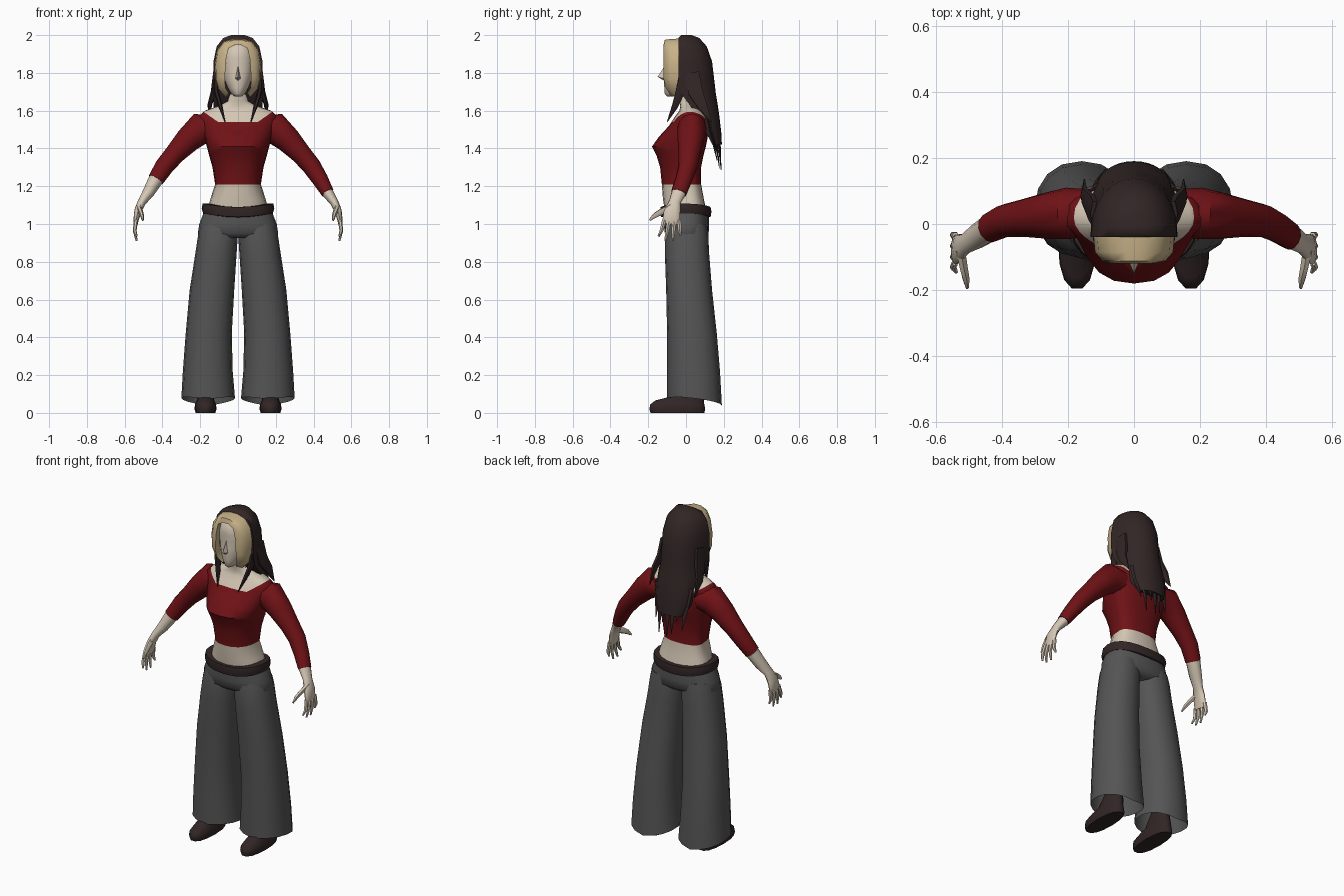
import bpy, bmesh, math
from mathutils import Vector

cube = bpy.data.objects.get("Cube")
if cube:
    bpy.data.objects.remove(cube)


def material(name, rgb):
    m = bpy.data.materials.new(name)
    m.use_nodes = True
    m.diffuse_color = (*rgb, 1)
    m.node_tree.nodes["Principled BSDF"].inputs["Base Color"].default_value = (*rgb, 1)
    return m


SKIN = material("pale skin", (0.66, 0.57, 0.46))
RED = material("dark red cloth", (0.16, 0.006, 0.008))
GREY = material("grey cloth", (0.09, 0.09, 0.092))
BROWN = material("dark brown", (0.032, 0.019, 0.019))
BLONDE = material("blonde", (0.58, 0.45, 0.25))


def finish(name, bm, *mats, angle=50):
    bmesh.ops.recalc_face_normals(bm, faces=bm.faces[:])
    mesh = bpy.data.meshes.new(name)
    bm.to_mesh(mesh)
    bm.free()
    ob = bpy.data.objects.new(name, mesh)
    bpy.context.collection.objects.link(ob)
    for m in mats:
        mesh.materials.append(m)
    bpy.ops.object.select_all(action='DESELECT')
    ob.select_set(True)
    bpy.context.view_layer.objects.active = ob
    bpy.ops.object.shade_smooth_by_angle(angle=math.radians(angle))
    return ob


def bridge(rows, closed=True, caps=(True, True)):
    """Skin a list of point rows into a bmesh."""
    bm = bmesh.new()
    rows = [[bm.verts.new(p) for p in row] for row in rows]
    n = len(rows[0])
    for a, b in zip(rows, rows[1:]):
        for i in range(n if closed else n - 1):
            j = (i + 1) % n
            bm.faces.new((a[i], a[j], b[j], b[i]))
    for row, cap in zip((rows[0], rows[-1]), caps):
        if cap:
            bm.faces.new(row)
    return bm


def rings(sections, n=18, yc=None, power=1.0, sag=0.0):
    """Horizontal rings from (z, centre x, half width, front y, back y)."""
    out = []
    for z, cx, rx, yf, yb in sections:
        mid = (yf + yb) / 2 if yc is None else min(max(yc, yf), yb)
        row = []
        for i in range(n):
            a = math.tau * i / n
            c, s = math.cos(a), math.sin(a)
            x = math.copysign(abs(c) ** power, c)
            y = math.copysign(abs(s) ** power, s)
            depth = yb - mid if s > 0 else mid - yf
            row.append((cx + rx * x, mid + depth * y, z + sag * x * x))
        out.append(row)
    return out


def tube(name, path, mat, n=10):
    """Tapered tube through (x, y, z, radius across, radius along y)."""
    pts = [Vector(p[:3]) for p in path]
    rows = []
    for k, p in enumerate(pts):
        t = (pts[min(k + 1, len(pts) - 1)] - pts[max(k - 1, 0)]).normalized()
        v = Vector((0, 1, 0))
        v = (v - t * v.dot(t)).normalized()
        u = t.cross(v)
        rows.append([p + u * path[k][3] * math.cos(math.tau * i / n)
                     + v * path[k][4] * math.sin(math.tau * i / n) for i in range(n)])
    return finish(name, bridge(rows), mat)


def side(path, s):
    return [(s * p[0], *p[1:]) for p in path]


# Torso: bare waist, cropped top with a wide neckline, shoulders and neck
torso = bridge(rings([
    (1.06, 0, .165, -.11, .11), (1.13, 0, .147, -.122, .095), (1.21, 0, .121, -.128, .08),
    (1.30, 0, .135, -.137, .08), (1.36, 0, .152, -.155, .092), (1.41, 0, .165, -.18, .105),
    (1.46, 0, .18, -.145, .115), (1.52, 0, .20, -.09, .117), (1.57, 0, .21, -.058, .112),
    (1.60, 0, .175, -.035, .09), (1.625, 0, .10, -.03, .07), (1.65, 0, .055, -.035, .055),
    (1.75, 0, .05, -.045, .05)], n=20, yc=.02, power=.85))
slope = .7
for co, no in (((0, 0, 1.54), (0, 0, 1)), ((.105, 0, 1.54), (-slope, 0, 1)),
               ((-.105, 0, 1.54), (slope, 0, 1))):
    bmesh.ops.bisect_plane(torso, geom=torso.verts[:] + torso.edges[:] + torso.faces[:],
                           plane_co=co, plane_no=no)
for f in torso.faces:
    c = f.calc_center_median()
    neckline = 1.54 + max(0, abs(c.x) - .105) * slope
    f.material_index = int(1.21 < c.z < neckline)
finish("torso", torso, SKIN, RED)

# Arms: the right sleeve is pushed up further than the left
arm = [(.13, .035, 1.50, .07, .07), (.20, .032, 1.505, .085, .078), (.265, .025, 1.445, .068, .07),
       (.335, .018, 1.37, .054, .057), (.39, .01, 1.305, .05, .05), (.435, -.012, 1.235, .043, .045),
       (.475, -.038, 1.165, .034, .042), (.51, -.06, 1.115, .024, .034),
       (.53, -.073, 1.07, .021, .047), (.54, -.078, 1.02, .015, .05), (.54, -.08, 1.0, .01, .046)]
for s, label, cuff in ((1, "left", 6), (-1, "right", 5)):
    tube(label + "_sleeve", side(arm[:cuff + 1], s), RED, 12)
    bare = [(*p[:3], p[3] * .92, p[4] * .92) for p in arm[cuff - 1:]]
    tube(label + "_forearm_and_palm", side(bare[1:], s), SKIN, 12)
    for k, (tip_y, tip_z) in enumerate(((-.145, .935), (-.11, .91), (-.07, .91), (-.03, .94))):
        y = -.115 + .026 * k
        tube(f"{label}_finger_{k + 1}", side([
            (.54, y, 1.02, .011, .013), (.547, (y + tip_y) / 2, .965, .01, .011),
            (.537, tip_y, tip_z, .005, .006)], s), SKIN, 6)
    tube(label + "_thumb", side([
        (.525, -.075, 1.09, .015, .02), (.515, -.13, 1.065, .013, .018),
        (.508, -.165, 1.045, .011, .014), (.504, -.193, 1.02, .005, .006)], s), SKIN, 6)

# Wide trousers
finish("trouser_hips", bridge(rings([
    (.925, 0, .20, -.085, .09), (.95, 0, .213, -.112, .12), (1.0, 0, .205, -.118, .122),
    (1.07, 0, .178, -.115, .12)], n=20, power=.85)), GREY)
for s, label in ((1, "left"), (-1, "right")):
    leg = bridge(rings([
        (.05, s * .158, .142, -.10, .19), (.22, s * .16, .132, -.10, .18),
        (.42, s * .155, .122, -.10, .163), (.65, s * .138, .118, -.105, .138),
        (.85, s * .116, .109, -.112, .122), (.95, s * .105, .105, -.11, .118),
        (1.0, s * .10, .098, -.10, .11)], n=16, power=.9), caps=(False, True))
    for v in leg.verts:
        if v.co.z < .1:
            v.co.z += .022 * abs(v.co.x - s * .158) / .142 - .12 * (v.co.y - .045) + .005
    finish(label + "_trouser_leg", leg, GREY)
    finish(label + "_shoe", bridge(rings([
        (0, s * .172, .052, -.19, .10), (.02, s * .172, .058, -.198, .105),
        (.045, s * .172, .056, -.192, .10), (.066, s * .172, .046, -.165, .098),
        (.085, s * .17, .044, -.09, .095), (.16, s * .165, .04, -.03, .08)],
        n=14, power=.85)), BROWN)

# Belt
finish("belt", bridge(rings([
    (1.035, 0, .165, -.115, .115), (1.038, 0, .185, -.133, .13), (1.065, 0, .192, -.138, .135),
    (1.09, 0, .187, -.134, .13), (1.09, 0, .15, -.11, .10)], n=20, power=.85, sag=.018)), BROWN)

# Head and nose
finish("head", bridge(rings([
    (1.675, 0, .018, -.10, -.06), (1.69, 0, .038, -.114, -.01), (1.72, 0, .056, -.116, .04),
    (1.755, 0, .07, -.119, .07), (1.80, 0, .08, -.118, .09), (1.84, 0, .085, -.113, .10),
    (1.88, 0, .085, -.117, .10), (1.93, 0, .075, -.108, .08), (1.96, 0, .05, -.08, .05)],
    n=18, yc=-.02, power=.9)), SKIN)
nose = bmesh.new()
corners = [nose.verts.new(p) for p in ((0, -.108, 1.845), (-.018, -.108, 1.768),
                                       (0, -.11, 1.755), (.018, -.108, 1.768))]
tip = nose.verts.new((0, -.15, 1.779))
for i in range(4):
    nose.faces.new((corners[i], corners[(i + 1) % 4], tip))
finish("nose", nose, SKIN)

# Blonde front hair framing the face
inner = [(.045, 1.685), (.066, 1.72), (.07, 1.77), (.066, 1.83), (.062, 1.88), (.05, 1.93), (.018, 1.948)]
outer = [(.066, 1.672), (.105, 1.715), (.12, 1.77), (.123, 1.85), (.112, 1.92), (.075, 1.967), (.025, 1.982)]
inner += [(-x, z) for x, z in reversed(inner)]
outer += [(-x, z) for x, z in reversed(outer)]
rows = []
for (xi, zi), (xo, zo) in zip(inner, outer):
    low = max(0, 1.74 - zo) * .5
    rows.append([(xo, -.03, zo), (xo * .96, -.085 + low, zo - .003),
                 ((xi + xo) / 2, -.112 + low, (zi + zo) / 2 + .01),
                 (xi, -.119 + low, zi), (xi, -.05, zi)])
finish("blonde_front_hair", bridge(rows), BLONDE)

# Long dark hair: a solid cap that thins into a sheet down the back
rows = []
for z, rx, yf, yb in ((2.0, .035, -.025, .03), (1.985, .078, -.04, .07), (1.94, .113, -.04, .11),
                      (1.86, .13, -.04, .138), (1.76, .132, -.04, .15), (1.69, .13, -.025, .158),
                      (1.63, .13, .02, .168), (1.56, .125, .07, .178), (1.48, .112, .108, .187),
                      (1.42, .085, .14, .19)):
    rows.append([(rx * math.cos(math.pi * i / 12),
                  yf + (yb - yf) * math.sin(math.pi * i / 12) ** .85, z) for i in range(13)])
finish("long_dark_hair", bridge(rows), BROWN)

# Pointed locks along the hem of the hair
for k in range(7):
    x = (k - 3) * .034
    top_y = .165 - 4 * x * x
    length = (.10, .05, .13, .15, .07, .14, .06)[k]
    tube(f"back_lock_{k + 1}", [
        (x, top_y - .01, 1.58, .024, .012), (x * .95, top_y + .008, 1.49, .02, .01),
        (x * .85, .186 - 2 * x * x, 1.435 - length, .002, .002)], BROWN, 6)
for s, label in ((1, "left"), (-1, "right")):
    tube(label + "_front_lock", side([
        (.118, -.015, 1.80, .01, .025), (.115, -.03, 1.70, .012, .028),
        (.092, -.06, 1.62, .011, .018), (.068, -.10, 1.54, .002, .002)], s), BROWN, 6)
    tube(label + "_shoulder_lock", side([
        (.118, .03, 1.80, .014, .045), (.128, .05, 1.70, .016, .045),
        (.15, .085, 1.63, .012, .03), (.15, .135, 1.54, .002, .002)], s), BROWN, 6)
